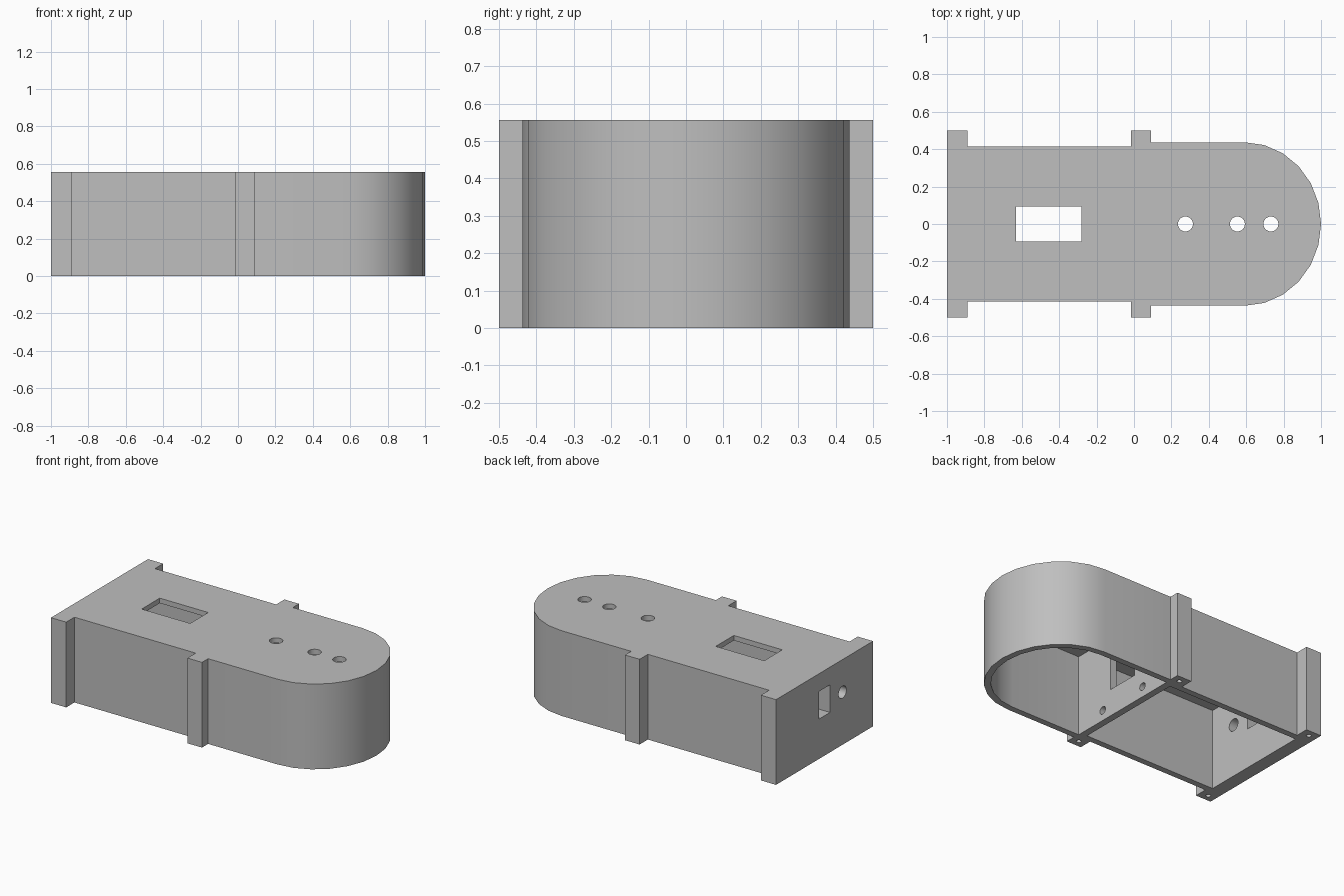
import bpy, bmesh, math
from mathutils import Matrix

if "Cube" in bpy.data.objects:
    bpy.data.objects.remove(bpy.data.objects["Cube"])

HEIGHT = 0.556
CEILING = 0.523
WALL = 0.04

grey = bpy.data.materials.new("plain grey")
grey.use_nodes = True
colour = (0.52, 0.52, 0.52, 1)
grey.diffuse_color = colour
grey.node_tree.nodes["Principled BSDF"].inputs["Base Color"].default_value = colour


def finish(name, bm):
    bmesh.ops.recalc_face_normals(bm, faces=bm.faces[:])
    mesh = bpy.data.meshes.new(name)
    bm.to_mesh(mesh)
    bm.free()
    mesh.materials.append(grey)
    obj = bpy.data.objects.new(name, mesh)
    bpy.context.collection.objects.link(obj)
    return obj


def prism(name, outline, z0, z1):
    """Extrude a closed outline upwards."""
    bm = bmesh.new()
    face = bm.faces.new([bm.verts.new((x, y, z0)) for x, y in outline])
    top = bmesh.ops.extrude_face_region(bm, geom=[face])
    verts = [v for v in top["geom"] if isinstance(v, bmesh.types.BMVert)]
    bmesh.ops.translate(bm, verts=verts, vec=(0, 0, z1 - z0))
    return finish(name, bm)


def box(name, x0, x1, y0, y1, z0, z1):
    return prism(name, [(x0, y0), (x1, y0), (x1, y1), (x0, y1)], z0, z1)


def rod(name, centre, radius, length, axis="Z"):
    bm = bmesh.new()
    turn = Matrix.Rotation(math.pi / 2, 4, "Y") if axis == "X" else Matrix()
    bmesh.ops.create_cone(bm, cap_ends=True, segments=24, radius1=radius,
                          radius2=radius, depth=length,
                          matrix=Matrix.Translation(centre) @ turn)
    return finish(name, bm)


def round_end(inset):
    """Half-ellipse nose, from the -y side round to the +y side."""
    angles = [math.radians(a) for a in range(-90, 91, 15)]
    return [(0.59 + (0.41 - inset) * math.cos(a), (0.437 - inset) * math.sin(a))
            for a in angles]


def cut(target, cutter):
    mod = target.modifiers.new("cut", "BOOLEAN")
    mod.operation = "DIFFERENCE"
    mod.solver = "EXACT"
    mod.object = cutter
    bpy.context.view_layer.objects.active = target
    bpy.ops.object.modifier_apply(modifier=mod.name)
    bpy.data.objects.remove(cutter)


# Outer shell with two pairs of mounting tabs
side = [(0.09, 0.437), (0.09, 0.5), (-0.015, 0.5), (-0.015, 0.415),
        (-0.89, 0.415), (-0.89, 0.5), (-1, 0.5)]
outline = round_end(0) + side + [(x, -y) for x, y in reversed(side)]
shell = prism("enclosure_shell", outline, 0, HEIGHT)

# Two compartments open at the bottom, leaving a partition between them
cut(shell, box("rear_cavity", -0.911, 0.042, -0.375, 0.375, -0.1, CEILING))
nose = [(0.087, -0.437 + WALL)] + round_end(WALL) + [(0.087, 0.437 - WALL)]
cut(shell, prism("front_cavity", nose, -0.1, CEILING))

# Top slot and three round holes
cut(shell, box("top_slot", -0.63, -0.28, -0.093, 0.093, 0.45, 0.7))
for x in (0.275, 0.553, 0.732):
    cut(shell, rod("top_hole", (x, 0, HEIGHT), 0.04, 0.2))

# End wall socket and cable hole
cut(shell, box("end_socket", -1.1, -0.85, -0.057, 0.057, 0.26, 0.44))
cut(shell, rod("end_hole", (-0.96, -0.185, 0.343), 0.04, 0.3, "X"))

# Partition window and two small holes
cut(shell, box("partition_window", 0, 0.15, -0.108, 0.108, 0.176, 0.42))
for y in (-0.18, 0.18):
    cut(shell, rod("partition_hole", (0.065, y, 0.068), 0.025, 0.15, "X"))

# Blind screw holes under the tabs
for x in (-0.945, 0.0375):
    for y in (-0.455, 0.455):
        cut(shell, rod("screw_hole", (x, y, 0), 0.015, 0.3))

for other in bpy.context.selected_objects:
    other.select_set(False)
shell.select_set(True)
bpy.context.view_layer.objects.active = shell
bpy.ops.object.shade_smooth_by_angle(angle=math.radians(30))
